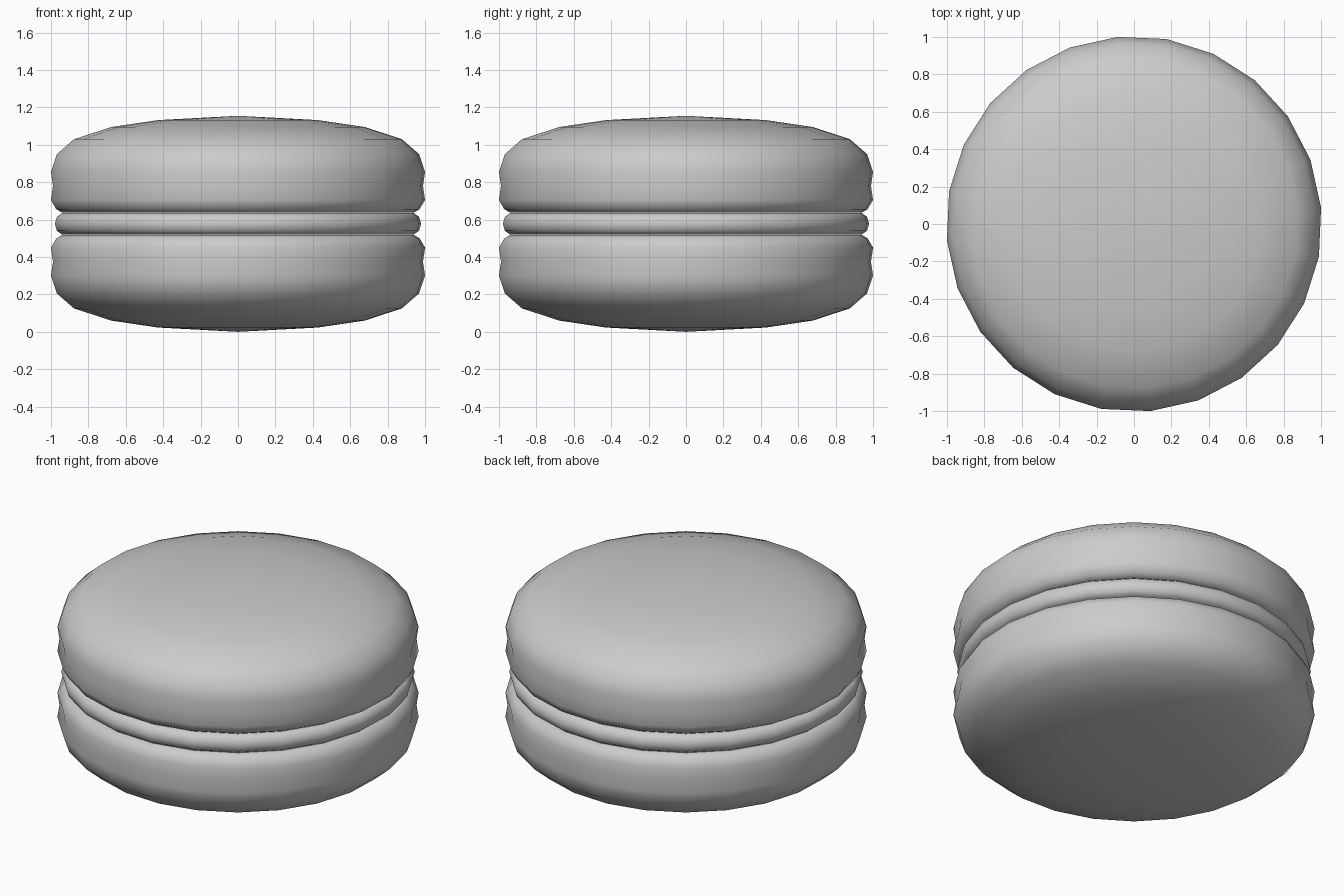
import bpy, bmesh, math

if "Cube" in bpy.data.objects:
    bpy.data.objects.remove(bpy.data.objects["Cube"])

SIDES = 24
OFFSET = math.radians(5)
HEIGHT = 1.155


def lathe(name, profile):
    """Spin a (radius, z) profile, given bottom to top, into a closed smooth solid."""
    bm = bmesh.new()
    rings = []
    for r, z in profile:
        if r == 0:
            rings.append([bm.verts.new((0, 0, z))] * SIDES)
        else:
            rings.append([bm.verts.new((r * math.cos(OFFSET + i * math.tau / SIDES),
                                        r * math.sin(OFFSET + i * math.tau / SIDES), z))
                          for i in range(SIDES)])
    for a, b in zip(rings, rings[1:]):
        for i in range(SIDES):
            j = (i + 1) % SIDES
            corners = list(dict.fromkeys((a[i], a[j], b[j], b[i])))
            bm.faces.new(corners)
    bmesh.ops.recalc_face_normals(bm, faces=bm.faces)
    mesh = bpy.data.meshes.new(name)
    bm.to_mesh(mesh)
    bm.free()
    obj = bpy.data.objects.new(name, mesh)
    bpy.context.collection.objects.link(obj)
    bpy.ops.object.select_all(action='DESELECT')
    obj.select_set(True)
    bpy.context.view_layer.objects.active = obj
    bpy.ops.object.shade_smooth_by_angle(angle=math.radians(60))
    return obj


# Domed biscuit shell: flat underside, slightly pinched rim, shallow dome
top = [(0, 0.638), (0.945, 0.638), (0.975, 0.655), (1.004, 0.705), (0.993, 0.78),
       (1.004, 0.855), (0.972, 0.95), (0.88, 1.03), (0.68, 1.095),
       (0.43, 1.132), (0, HEIGHT)]
lathe("top_shell", top)
lathe("bottom_shell", [(r, HEIGHT - z) for r, z in reversed(top)])

# Cream filling with a rounded edge
lathe("filling", [(0, 0.521), (0.945, 0.521), (0.972, 0.54), (0.983, 0.578),
                  (0.972, 0.615), (0.945, 0.634), (0, 0.634)])
